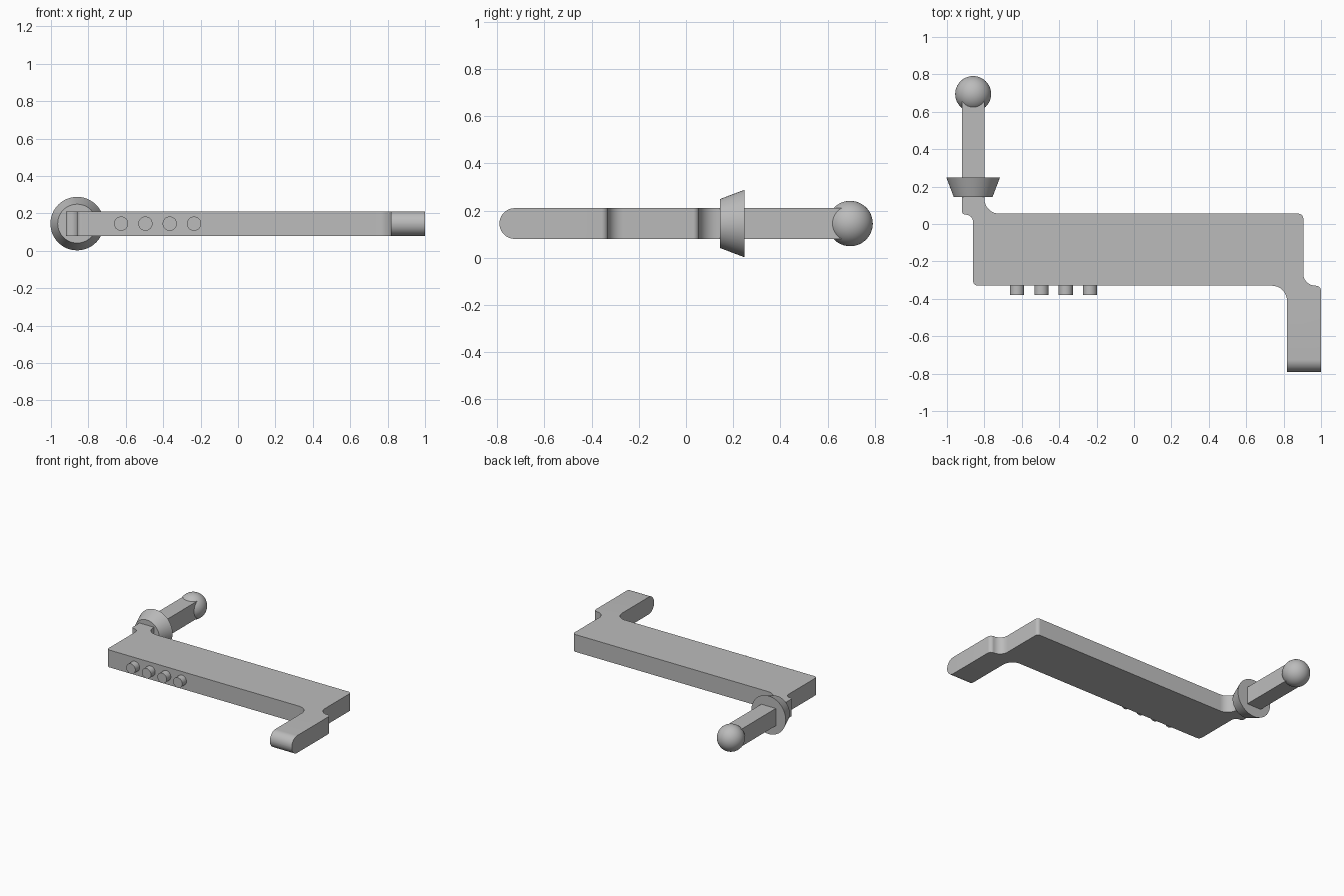
import bpy, bmesh, math
from mathutils import Vector, Matrix

cube = bpy.data.objects.get("Cube")
if cube:
    bpy.data.objects.remove(cube, do_unlink=True)

MID_Z, HALF_Z = 0.145, 0.065
ARM_X = -0.86

grey = bpy.data.materials.new("plain grey")
grey.use_nodes = True
colour = (0.5, 0.5, 0.5, 1)
grey.diffuse_color = colour
grey.node_tree.nodes["Principled BSDF"].inputs["Base Color"].default_value = colour


def finish(name, bm):
    bmesh.ops.recalc_face_normals(bm, faces=bm.faces)
    mesh = bpy.data.meshes.new(name)
    bm.to_mesh(mesh)
    bm.free()
    mesh.materials.append(grey)
    obj = bpy.data.objects.new(name, mesh)
    bpy.context.collection.objects.link(obj)
    bpy.ops.object.select_all(action="DESELECT")
    obj.select_set(True)
    bpy.context.view_layer.objects.active = obj
    bpy.ops.object.shade_smooth_by_angle(angle=math.radians(30))
    return obj


def rounded_outline(corners, steps=8):
    """Replace each corner (x, y, radius) with a quarter arc."""
    points = []
    for i, (x, y, r) in enumerate(corners):
        p = Vector((x, y))
        if r == 0:
            points.append(p)
            continue
        before = (Vector(corners[i - 1][:2]) - p).normalized()
        after = (Vector(corners[(i + 1) % len(corners)][:2]) - p).normalized()
        for s in range(steps + 1):
            t = math.pi / 2 * s / steps
            points.append(p + before * r * (1 - math.sin(t)) + after * r * (1 - math.cos(t)))
    return points


def drum(name, x, y0, y1, r0, r1, segments):
    """Round part along y, with radius r0 at y0 and r1 at y1."""
    bm = bmesh.new()
    place = Matrix.Translation((x, (y0 + y1) / 2, MID_Z)) @ Matrix.Rotation(-math.pi / 2, 4, "X")
    bmesh.ops.create_cone(bm, cap_ends=True, segments=segments, radius1=r0, radius2=r1,
                          depth=y1 - y0, matrix=place)
    return finish(name, bm)


# Flat body with the back arm and the front leg in one outline
outline = rounded_outline([
    (-0.86, -0.33, 0.025), (0.818, -0.33, 0.08), (0.818, -0.79, 0),
    (1.0, -0.79, 0), (1.0, -0.33, 0.028), (0.905, -0.33, 0.065),
    (0.905, 0.055, 0.025), (-0.80, 0.055, 0.08), (-0.80, 0.695, 0),
    (-0.92, 0.695, 0), (-0.92, 0.05, 0.019), (-0.86, 0.05, 0.04),
])
bm = bmesh.new()
base = bm.faces.new([bm.verts.new((p.x, p.y, MID_Z - HALF_Z)) for p in outline])
top = bmesh.ops.extrude_face_region(bm, geom=[base])["geom"]
bmesh.ops.translate(bm, vec=(0, 0, 2 * HALF_Z),
                    verts=[v for v in top if isinstance(v, bmesh.types.BMVert)])
bmesh.ops.recalc_face_normals(bm, faces=bm.faces)
# Half-round tip of the leg
tip = [e for e in bm.edges if all(v.co.y < -0.78 for v in e.verts)
       and abs(e.verts[0].co.z - e.verts[1].co.z) < 0.01]
bmesh.ops.bevel(bm, geom=tip, offset=HALF_Z - 0.0005, segments=10, profile=0.5, affect="EDGES")
finish("body", bm)

# Flared collar around the arm
drum("arm_collar", ARM_X, 0.145, 0.248, 0.104, 0.143, 48)

# Ball at the end of the arm
bm = bmesh.new()
bmesh.ops.create_uvsphere(bm, u_segments=48, v_segments=24, radius=0.096,
                          matrix=Matrix.Translation((ARM_X, 0.695, MID_Z)))
finish("arm_ball", bm)

# Row of push buttons on the front
for i in range(4):
    drum(f"button_{i + 1}", -0.625 + 0.13 * i, -0.38, -0.32, 0.038, 0.038, 32)
